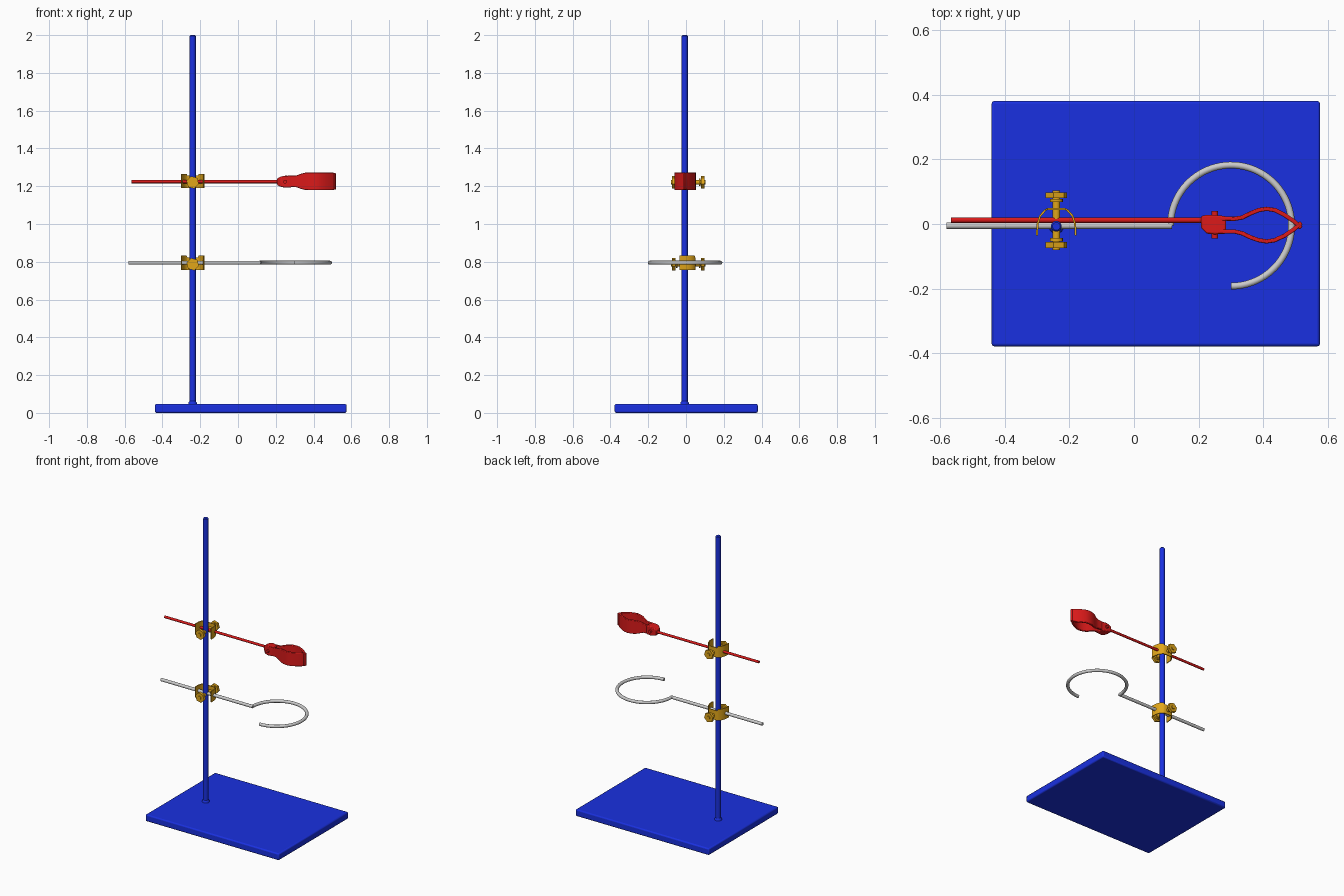
import bpy, bmesh
from math import pi, sin, cos, radians
from mathutils import Vector

if "Cube" in bpy.data.objects:
    bpy.data.objects.remove(bpy.data.objects["Cube"])


def mat(name, rgb):
    m = bpy.data.materials.new(name)
    m.diffuse_color = (*rgb, 1)
    m.use_nodes = True
    m.node_tree.nodes["Principled BSDF"].inputs["Base Color"].default_value = m.diffuse_color
    return m


BLUE = mat("blue_paint", (0.01, 0.03, 0.75))
RED = mat("red_paint", (0.7, 0.01, 0.01))
BRASS = mat("brass", (0.75, 0.38, 0.01))


def finish(bm, name, m=None, bevel=0, segs=2, smooth=True):
    bmesh.ops.recalc_face_normals(bm, faces=bm.faces)
    me = bpy.data.meshes.new(name)
    bm.to_mesh(me)
    bm.free()
    ob = bpy.data.objects.new(name, me)
    bpy.context.collection.objects.link(ob)
    if m:
        me.materials.append(m)
    if bevel:
        b = ob.modifiers.new("bevel", 'BEVEL')
        b.width, b.segments, b.limit_method = bevel, segs, 'ANGLE'
    if smooth:
        bpy.ops.object.select_all(action='DESELECT')
        bpy.context.view_layer.objects.active = ob
        ob.select_set(True)
        bpy.ops.object.shade_smooth_by_angle(angle=radians(35))
    return ob


def box(name, lo, hi, m, bevel=0):
    bm = bmesh.new()
    bmesh.ops.create_cube(bm, size=1)
    for v in bm.verts:
        v.co = [lo[i] + (v.co[i] + 0.5) * (hi[i] - lo[i]) for i in range(3)]
    return finish(bm, name, m, bevel)


def add_tube(bm, rings):
    """Skin a list of equal-length closed vertex rings, capped at both ends."""
    vs = [[bm.verts.new(p) for p in r] for r in rings]
    n = len(vs[0])
    for a, b in zip(vs, vs[1:]):
        for i in range(n):
            bm.faces.new((a[i], a[(i + 1) % n], b[(i + 1) % n], b[i]))
    bm.faces.new(vs[0])
    bm.faces.new(vs[-1])


def lathe(bm, origin, axis, profile, n=24):
    """Solid of revolution; profile holds (distance along axis, radius)."""
    ax = Vector(axis)
    u = ax.orthogonal().normalized()
    w = ax.cross(u)
    add_tube(bm, [[Vector(origin) + ax * d + (u * cos(2 * pi * i / n) + w * sin(2 * pi * i / n)) * r
                   for i in range(n)] for d, r in profile])


def strip(bm, pts, t):
    """Upright band along (x, y, z_low, z_high) points with thickness t."""
    rings = []
    for i, (x, y, z0, z1) in enumerate(pts):
        a, b = pts[max(i - 1, 0)], pts[min(i + 1, len(pts) - 1)]
        d = Vector((b[0] - a[0], b[1] - a[1])).normalized()
        nx, ny = -d.y * t / 2, d.x * t / 2
        rings.append([(x + nx, y + ny, z0), (x + nx, y + ny, z1),
                      (x - nx, y - ny, z1), (x - nx, y - ny, z0)])
    add_tube(bm, rings)


PX, PY = -0.24, -0.007

# base plate and upright
box("base_plate", (-0.44, -0.378, 0), (0.575, 0.38, 0.047), BLUE, 0.008)
bm = bmesh.new()
lathe(bm, (PX, PY, 0), (0, 0, 1), [(0.04, 0.024), (0.055, 0.022), (0.062, 0.0165),
                                  (1.994, 0.0165), (2.0, 0.012)])
finish(bm, "upright_rod", BLUE)

# support ring with its rod
ZR = 0.795
bm = bmesh.new()
lathe(bm, (-0.58, -0.005, ZR), (1, 0, 0), [(0, 0.0105), (0.698, 0.0105)], 20)
rings = []
for k in range(65):
    a = pi - 1.5 * pi * k / 64
    rings.append([(0.30 + (0.187 + 0.0105 * cos(q)) * cos(a),
                   -0.005 + (0.187 + 0.0105 * cos(q)) * sin(a), ZR + 0.0105 * sin(q))
                  for q in [2 * pi * j / 16 for j in range(16)]])
add_tube(bm, rings)
finish(bm, "support_ring")

# clamp arm rod
ZC = 1.224
bm = bmesh.new()
lathe(bm, (-0.565, 0.012, ZC), (1, 0, 0), [(0, 0.0085), (0.80, 0.0085)], 20)
finish(bm, "clamp_arm_rod", RED)

# clamp knuckle and its pivot screw
bm = bmesh.new()
add_tube(bm, [[(x, y0, ZC - h), (x, y1, ZC - h), (x, y1, ZC + h), (x, y0, ZC + h)]
              for x, y0, y1, h in [(0.207, -0.012, 0.025, 0.018), (0.225, -0.03, 0.028, 0.026),
                                   (0.25, -0.032, 0.028, 0.032), (0.285, -0.03, 0.024, 0.03)]])
finish(bm, "clamp_knuckle", RED, 0.005)
bm = bmesh.new()
lathe(bm, (0.25, -0.045, ZC), (0, 1, 0), [(0, 0.01), (0.085, 0.01)], 16)
finish(bm, "clamp_pivot", RED)

# curved jaws
upper = [(0.265, 0.017, 0.03), (0.31, 0.016, 0.032), (0.335, 0.02, 0.041), (0.36, 0.033, 0.047),
         (0.385, 0.043, 0.048), (0.41, 0.047, 0.048), (0.435, 0.043, 0.048), (0.465, 0.028, 0.048),
         (0.495, 0.008, 0.048), (0.517, -0.012, 0.043)]
lower = [(0.25, -0.024, 0.03), (0.31, -0.023, 0.032), (0.335, -0.029, 0.041), (0.36, -0.041, 0.047),
         (0.385, -0.05, 0.048), (0.41, -0.054, 0.048), (0.435, -0.05, 0.048), (0.465, -0.036, 0.048),
         (0.495, -0.016, 0.048), (0.517, 0.004, 0.043)]
for name, pts in (("jaw_back", upper), ("jaw_front", lower)):
    bm = bmesh.new()
    strip(bm, [(x, y, ZC - h + 0.003, ZC + h + 0.001) for x, y, h in pts], 0.013)
    finish(bm, name, RED, 0.003)


def boss_head(tag, zc):
    # curved sheet-metal saddle, open at the front, with a lower middle part
    bm = bmesh.new()
    path = [(-0.060, -0.035), (-0.058, 0.0), (-0.05, 0.025), (-0.034, 0.043), (-0.028, 0.046),
            (0.028, 0.046), (0.034, 0.043), (0.05, 0.025), (0.058, 0.0), (0.060, -0.035)]
    strip(bm, [(PX + x, y, zc - 0.036, zc + (0.04 if abs(x) > 0.03 else 0.03))
               for x, y in path], 0.006)
    finish(bm, tag + "_saddle", BRASS)
    # front and back thumb screws with six-sided heads
    for side, s, e in (("front", -1, 0.08), ("back", 1, 0.104)):
        bm = bmesh.new()
        lathe(bm, (PX, 0, zc - 0.006), (0, s, 0),
              [(0.015, 0.012), (e - 0.036, 0.012), (e - 0.036, 0.02), (e - 0.026, 0.02),
               (e - 0.026, 0.012), (e, 0.012)], 16)
        lathe(bm, (PX, 0, zc - 0.006), (0, s, 0), [(e - 0.024, 0.034), (e - 0.006, 0.034)], 6)
        finish(bm, tag + "_" + side + "_screw", BRASS)


boss_head("upper_boss", 1.226)
boss_head("lower_boss", 0.793)
